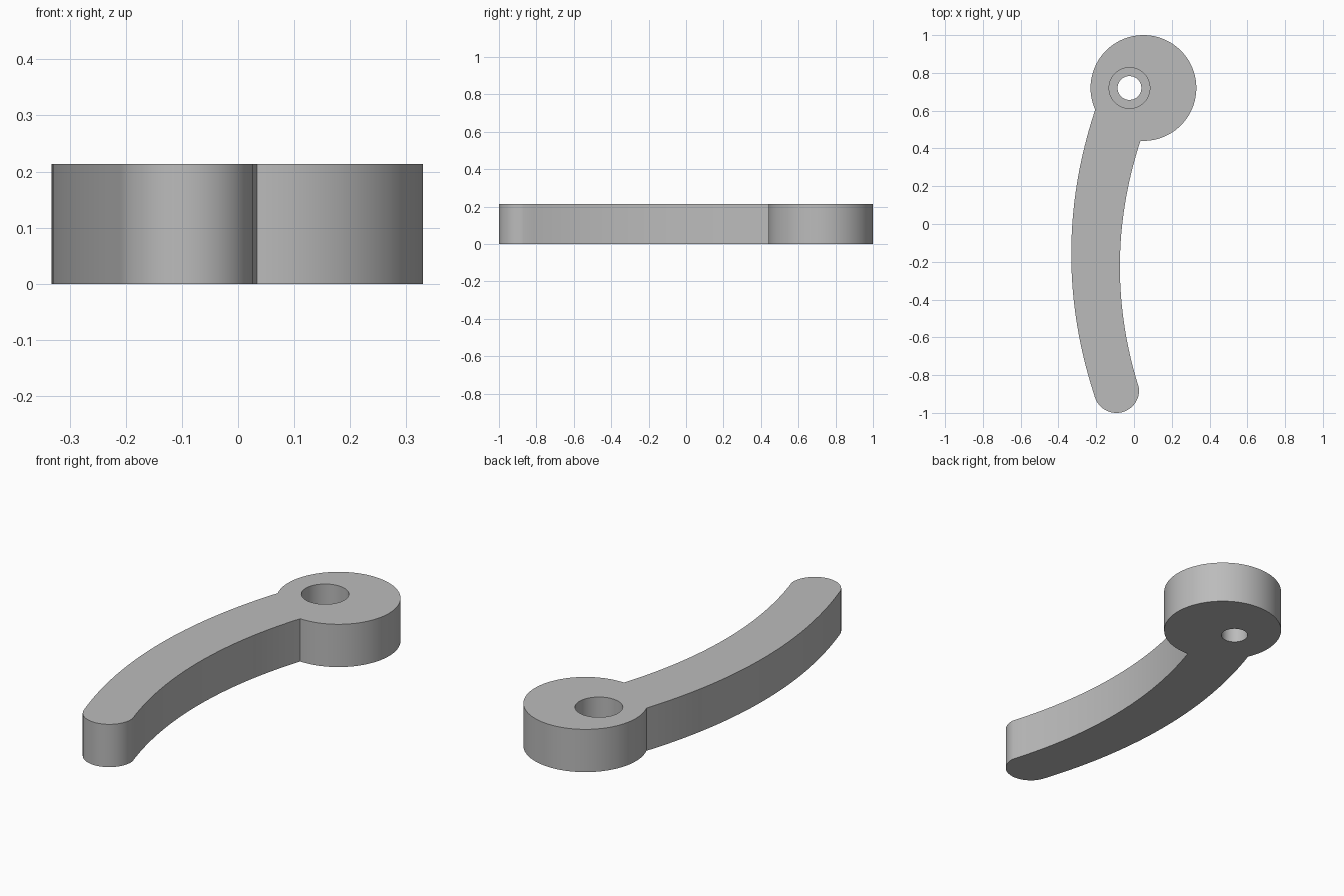
import bpy, bmesh
from math import radians, sin, cos
from mathutils import Vector

cube = bpy.data.objects.get("Cube")
if cube:
    bpy.data.objects.remove(cube, do_unlink=True)

HEIGHT = 0.213
HUB, HUB_R = (0.05, 0.72), 0.28
HOLE = (-0.024, 0.72)
BORE_DEPTH = 0.13

grey = bpy.data.materials.new("plain_grey")
grey.use_nodes = True
colour = (0.5, 0.5, 0.5, 1)
grey.diffuse_color = colour
grey.node_tree.nodes["Principled BSDF"].inputs["Base Color"].default_value = colour


def arc(centre, radius, start, end, steps):
    angles = [radians(start + (end - start) * i / steps) for i in range(steps + 1)]
    return [(centre[0] + radius * cos(a), centre[1] + radius * sin(a)) for a in angles]


def bowed_edge(p, q, r, steps=24):
    """Interior points of the shallow curve from p through q to r."""
    points = []
    for i in range(1, steps):
        y = p[1] + (r[1] - p[1]) * i / steps
        x = 0
        for a, b, c in ((p, q, r), (q, p, r), (r, p, q)):
            x += a[0] * (y - b[1]) * (y - c[1]) / ((a[1] - b[1]) * (a[1] - c[1]))
        points.append((x, y))
    return points


def prism(name, outline, bottom, top):
    bm = bmesh.new()
    base = bm.faces.new([bm.verts.new((x, y, bottom)) for x, y in outline])
    moved = bmesh.ops.extrude_face_region(bm, geom=[base])["geom"]
    bmesh.ops.translate(bm, vec=Vector((0, 0, top - bottom)),
                        verts=[v for v in moved if isinstance(v, bmesh.types.BMVert)])
    bmesh.ops.recalc_face_normals(bm, faces=bm.faces)
    mesh = bpy.data.meshes.new(name)
    bm.to_mesh(mesh)
    bm.free()
    mesh.materials.append(grey)
    obj = bpy.data.objects.new(name, mesh)
    bpy.context.collection.objects.link(obj)
    return obj


# Lever outline: round hub, bowed arm edges and rounded tip
hub = arc(HUB, HUB_R, -93.3, 204.2, 96)
tip = arc((-0.093, -0.88), 0.12, 194, 365, 40)
outer = bowed_edge(hub[-1], (-0.332, -0.14), tip[0])
inner = bowed_edge(tip[-1], (-0.074, -0.17), hub[0])
lever = prism("curved_lever", hub + outer + tip + inner, 0, HEIGHT)

# Stepped screw hole: wide bore from the top, narrow hole right through
cutters = [
    prism("bore_cutter", arc(HOLE, 0.108, 0, 354, 59), HEIGHT - BORE_DEPTH, HEIGHT + 0.1),
    prism("through_cutter", arc(HOLE, 0.063, 0, 354, 59), -0.1, HEIGHT + 0.05),
]
bpy.ops.object.select_all(action='DESELECT')
bpy.context.view_layer.objects.active = lever
lever.select_set(True)
for cutter in cutters:
    cut = lever.modifiers.new(cutter.name, 'BOOLEAN')
    cut.operation = 'DIFFERENCE'
    cut.solver = 'EXACT'
    cut.object = cutter
    bpy.ops.object.modifier_apply(modifier=cut.name)
    bpy.data.objects.remove(cutter, do_unlink=True)

bpy.ops.object.shade_smooth_by_angle(angle=radians(25))
